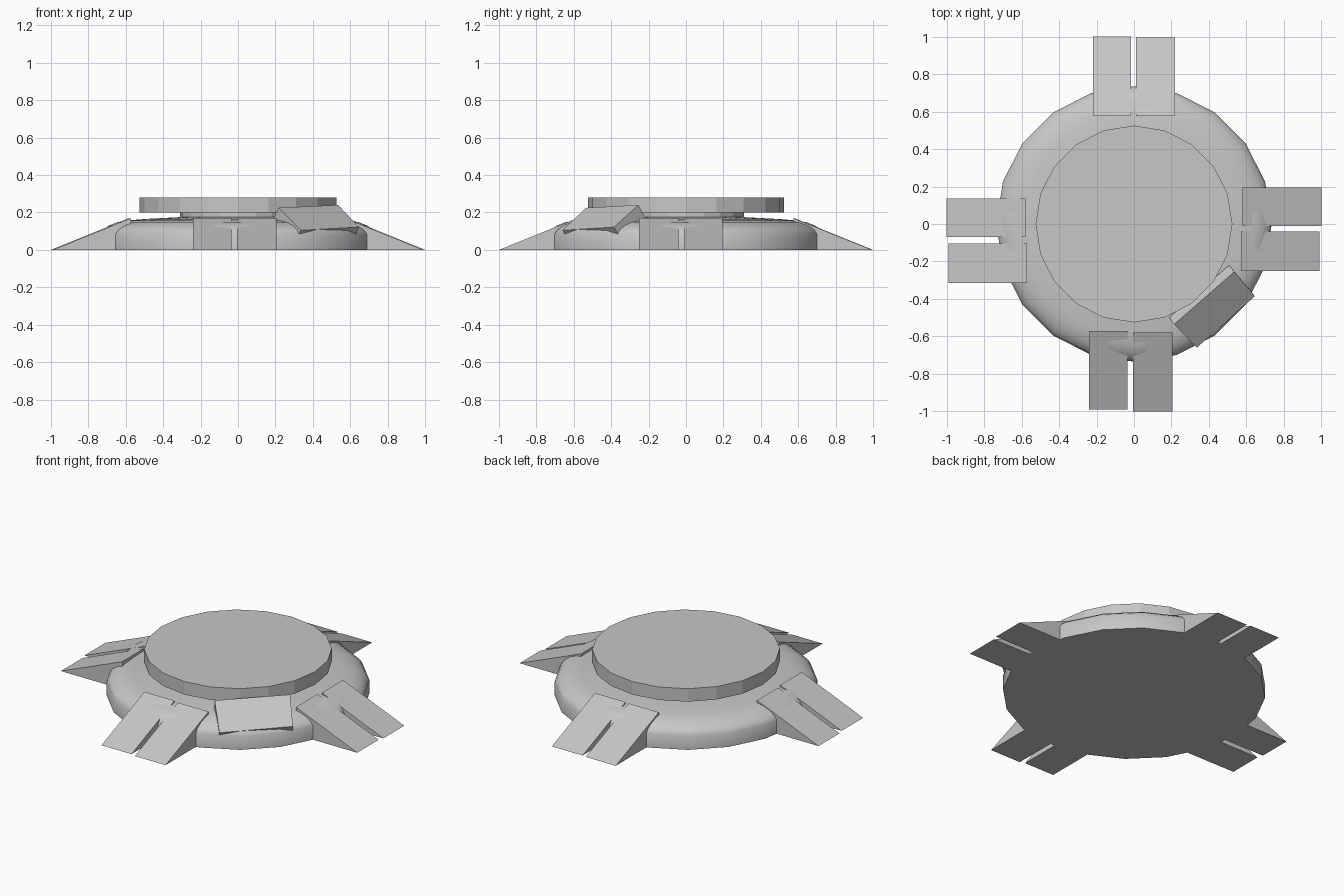
import bpy, bmesh
from math import radians
from mathutils import Vector, Matrix

cube = bpy.data.objects.get("Cube")
if cube:
    bpy.data.objects.remove(cube, do_unlink=True)

SIDES = 20

grey = bpy.data.materials.new("plain grey")
grey.use_nodes = True
COLOUR = (0.57, 0.57, 0.57, 1)
grey.diffuse_color = COLOUR
grey.node_tree.nodes["Principled BSDF"].inputs["Base Color"].default_value = COLOUR


def finish(name, bm, smooth=False):
    bmesh.ops.recalc_face_normals(bm, faces=bm.faces)
    mesh = bpy.data.meshes.new(name)
    bm.to_mesh(mesh)
    bm.free()
    mesh.materials.append(grey)
    obj = bpy.data.objects.new(name, mesh)
    bpy.context.collection.objects.link(obj)
    if smooth:
        bpy.ops.object.select_all(action='DESELECT')
        obj.select_set(True)
        bpy.context.view_layer.objects.active = obj
        bpy.ops.object.shade_smooth_by_angle(angle=radians(35))
    return obj


def lathe(name, profile, smooth=False):
    """Turn a (radius, z) profile about the z axis and close both ends."""
    bm = bmesh.new()
    rings = []
    for r, z in profile:
        ring = bmesh.ops.create_circle(bm, segments=SIDES, radius=r,
                                       matrix=Matrix.Translation((0, 0, z)))
        rings.append(ring["verts"])
    for low, high in zip(rings, rings[1:]):
        for i in range(SIDES):
            j = (i + 1) % SIDES
            bm.faces.new((low[i], low[j], high[j], high[i]))
    bm.faces.new(rings[0])
    bm.faces.new(rings[-1])
    return finish(name, bm, smooth)


def prism(name, bottom, top):
    """Join two matching point loops into a closed solid."""
    bm = bmesh.new()
    a = [bm.verts.new(p) for p in bottom]
    b = [bm.verts.new(p) for p in top]
    bm.faces.new(a)
    bm.faces.new(b)
    for i in range(len(a)):
        j = (i + 1) % len(a)
        bm.faces.new((a[i], a[j], b[j], b[i]))
    return finish(name, bm)


# Rounded base, narrow neck and raised platform
lathe("base", [(0.735, 0), (0.735, 0.085), (0.72, 0.108), (0.69, 0.13),
               (0.645, 0.148), (0.59, 0.157), (0.5, 0.165), (0.31, 0.175)], True)
lathe("neck", [(0.31, 0.165), (0.31, 0.21)])
lathe("platform", [(0.525, 0.2), (0.525, 0.28)])

# Pairs of ramps: turn angle, then (side start, side end, outer reach) for each
RAMPS = {
    "right_side": (180, [(-0.135, 0.07, 1.0), (0.105, 0.315, 0.99)]),
    "left_side": (0, [(-0.01, 0.195, 1.0), (-0.25, -0.04, 0.99)]),
    "front": (-90, [(-0.24, -0.035, 0.99), (-0.005, 0.205, 1.0)]),
    "back": (90, [(-0.22, -0.01, 0.995), (0.015, 0.22, 1.0)]),
}
for place, (angle, pair) in RAMPS.items():
    turn = Matrix.Rotation(radians(angle), 3, 'Z')
    for number, (start, end, reach) in enumerate(pair, 1):
        inner = reach - 0.42
        loops = [[turn @ Vector((x, y, z)) for x, z in
                  ((inner, 0), (reach, 0), (inner, 0.17))] for y in (start, end)]
        prism(f"{place}_ramp_{number}", *loops)

# Tilted control box on the front left shoulder
face = [Vector(p) for p in ((0.215, -0.535, 0.225), (0.335, -0.66, 0.105),
                            (0.645, -0.385, 0.122), (0.535, -0.255, 0.24))]
normal = (face[1] - face[0]).cross(face[3] - face[0]).normalized()
prism("control_box", [p - normal * 0.078 for p in face], face)
